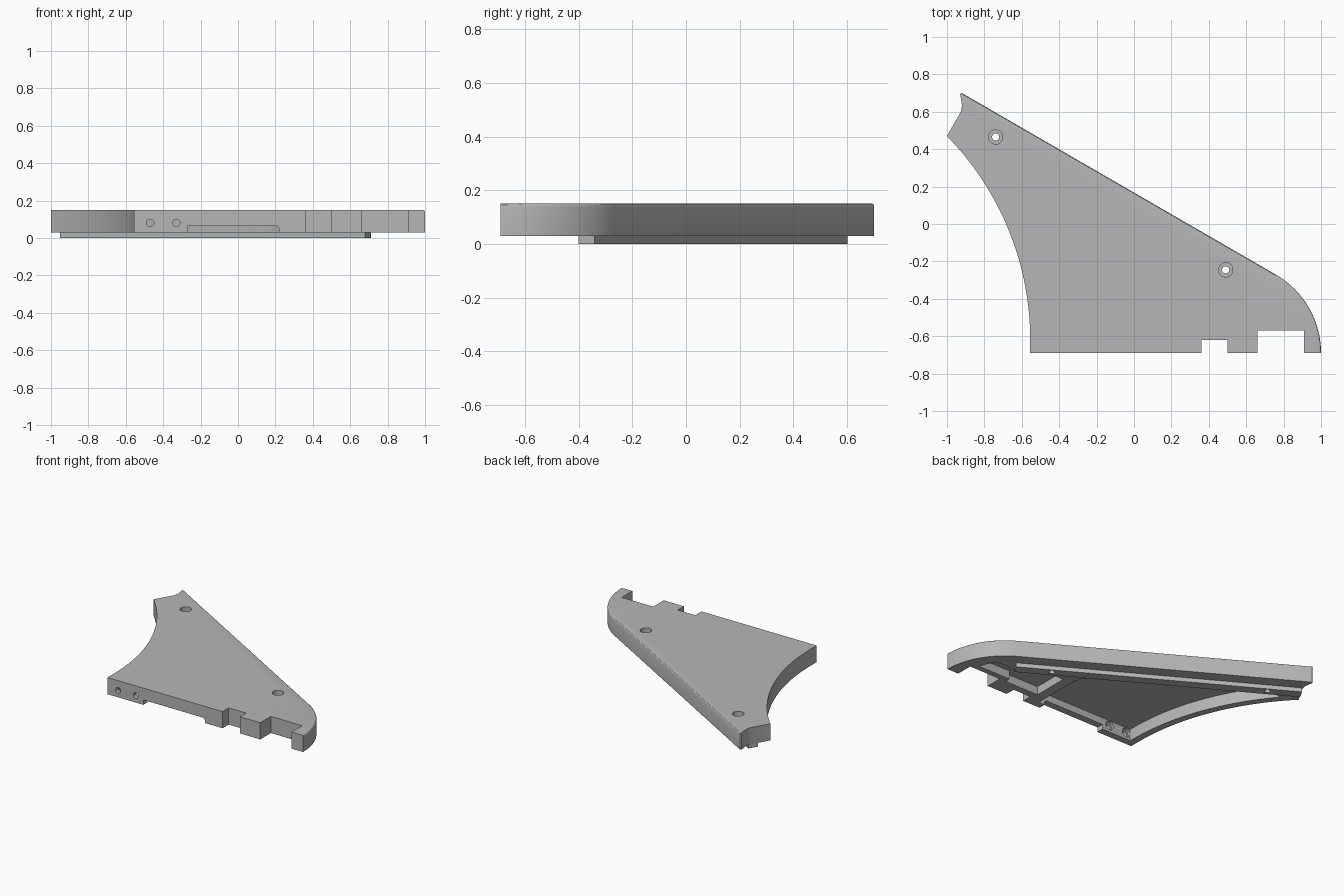
import bpy, bmesh, math
from mathutils import Matrix, Vector

cube = bpy.data.objects.get("Cube")
if cube:
    bpy.data.objects.remove(cube, do_unlink=True)

grey = bpy.data.materials.new("light grey plastic")
grey.use_nodes = True
colour = (0.47, 0.47, 0.47, 1)
grey.diffuse_color = colour
grey.node_tree.nodes["Principled BSDF"].inputs["Base Color"].default_value = colour

BOTTOM, TOP, FRONT = 0.03, 0.15, -0.69
SLOPE = Vector((math.cos(math.pi / 6), -0.5, 0))


def make_object(name, bm):
    bmesh.ops.recalc_face_normals(bm, faces=bm.faces)
    mesh = bpy.data.meshes.new(name)
    bm.to_mesh(mesh)
    bm.free()
    mesh.materials.append(grey)
    obj = bpy.data.objects.new(name, mesh)
    bpy.context.collection.objects.link(obj)
    return obj


def prism_mesh(points, z0, z1):
    bm = bmesh.new()
    face = bm.faces.new([bm.verts.new((x, y, z0)) for x, y in points])
    new = bmesh.ops.extrude_face_region(bm, geom=[face])["geom"]
    bmesh.ops.translate(bm, vec=(0, 0, z1 - z0),
                        verts=[v for v in new if isinstance(v, bmesh.types.BMVert)])
    return bm


def prism(name, points, z0, z1):
    return make_object(name, prism_mesh(points, z0, z1))


def box(name, x0, x1, y0, y1, z0, z1):
    return prism(name, [(x0, y0), (x1, y0), (x1, y1), (x0, y1)], z0, z1)


def cylinder(name, centre, radius, depth, axis="Z"):
    bm = bmesh.new()
    turn = Matrix.Rotation(math.pi / 2, 4, "X") if axis == "Y" else Matrix()
    bmesh.ops.create_cone(bm, cap_ends=True, segments=32, radius1=radius, radius2=radius,
                          depth=depth, matrix=Matrix.Translation(centre) @ turn)
    return make_object(name, bm)


def combine(obj, tool, operation="DIFFERENCE"):
    mod = obj.modifiers.new(tool.name, "BOOLEAN")
    mod.operation, mod.object, mod.solver = operation, tool, "EXACT"
    bpy.context.view_layer.update()
    graph = bpy.context.evaluated_depsgraph_get()
    mesh = bpy.data.meshes.new_from_object(obj.evaluated_get(graph))
    obj.modifiers.clear()
    obj.data = mesh
    bpy.data.objects.remove(tool, do_unlink=True)


def arc(cx, cy, radius, a0, a1, steps):
    angles = [a0 + (a1 - a0) * i / steps for i in range(steps + 1)]
    return [(cx + radius * math.cos(a), cy + radius * math.sin(a)) for a in angles]


# Body outline: hollow left edge, straight front, rounded right corner, sloping back
HOLLOW = (-2.112, -0.62)
left_edge = arc(*HOLLOW, 1.557, math.atan2(1.09, 1.112), 0, 32)
corner = arc(0.515, FRONT, 0.485, 0, math.pi / 3, 20)
tip = [(-0.92, 0.7), (-0.93, 0.695), (-0.924, 0.665), (-0.92, 0.63), (-0.926, 0.6)]
bm = prism_mesh(left_edge + [(-0.555, FRONT)] + corner + tip, BOTTOM, TOP)
bmesh.ops.recalc_face_normals(bm, faces=bm.faces)
bm.normal_update()
# Softened upper edge along the back and the rounded corner
rim = [e for e in bm.edges if all(v.co.z > TOP - 0.001 for v in e.verts)
       and any(f.normal.y > 0.02 and f.normal.x > 0.3 for f in e.link_faces)]
bmesh.ops.bevel(bm, geom=rim, offset=0.01, segments=3, profile=0.5, affect="EDGES")
body = make_object("cover_body", bm)

# Deep pocket between the hollow edge and the rail, leaving the outer walls
INNER_FRONT = FRONT + 0.05
rail_y = lambda x: (-0.037 - 0.5 * x) / SLOPE.x
pocket = arc(*HOLLOW, 1.607, 0.70, 0, 28) + [(-0.505, INNER_FRONT), (0.27, INNER_FRONT)]
pocket += [(0.27, -0.3), (0.25, -0.22), (0.19, -0.16), (0.1, rail_y(0.1))]
pocket += [(-0.83, rail_y(-0.83))]
combine(body, prism("deep_pocket", pocket, 0, 0.115))

# Shallower pocket behind the two front notches
shallow = [(0.34, -0.57), (0.61, -0.57), (0.61, -0.53), (0.87, -0.53), (0.82, -0.42),
           (0.74, -0.41), (0.64, -0.43), (0.42, -0.31), (0.34, -0.31)]
combine(body, prism("shallow_pocket", shallow, 0, 0.09))

# Front notches and the slot under the front wall
combine(body, box("small_notch", 0.36, 0.5, FRONT - 0.1, -0.62, 0, 0.3))
combine(body, box("large_notch", 0.66, 0.91, FRONT - 0.1, -0.57, 0, 0.3))
slot = box("front_slot", -0.27, 0.22, FRONT - 0.1, INNER_FRONT + 0.02, 0, 0.065)
bevel = slot.modifiers.new("rounded_end", "BEVEL")
bevel.width, bevel.segments, bevel.limit_method = 0.02, 4, "WEIGHT"
weights = slot.data.attributes.new("bevel_weight_edge", "FLOAT", "EDGE")
for e in slot.data.edges:
    ends = [slot.data.vertices[i].co for i in e.vertices]
    weights.data[e.index].value = float(all(c.x > 0.2 and c.z > 0.06 for c in ends))
combine(body, slot)

# Screw holes through the front wall, widened on the inside
for x in (-0.47, -0.33):
    combine(body, cylinder("front_hole", (x, FRONT, 0.08), 0.02, 0.2, "Y"))
    combine(body, cylinder("front_recess", (x, INNER_FRONT, 0.08), 0.032, 0.04, "Y"))

# Raised rail under the sloping back
start, end = Vector((-0.935, 0.572, 0)), Vector((0.695, -0.37, 0))
side = Vector((0.5, SLOPE.x, 0)) * 0.034
corners = [start - side, end - side, end + side, start + side]
rail = prism("mounting_rail", [(p.x, p.y) for p in corners], 0, BOTTOM + 0.01)
combine(body, rail, "UNION")

# Vertical screw holes with wide recesses in the top
for x, y in ((-0.74, 0.465), (0.49, -0.245)):
    combine(body, cylinder("screw_hole", (x, y, 0.1), 0.019, 0.4))
    combine(body, cylinder("screw_recess", (x, y, TOP), 0.038, 0.08))

# Smooth curves, sharp edges
bpy.ops.object.select_all(action="DESELECT")
body.select_set(True)
bpy.context.view_layer.objects.active = body
bpy.ops.object.shade_smooth_by_angle(angle=math.radians(30))
